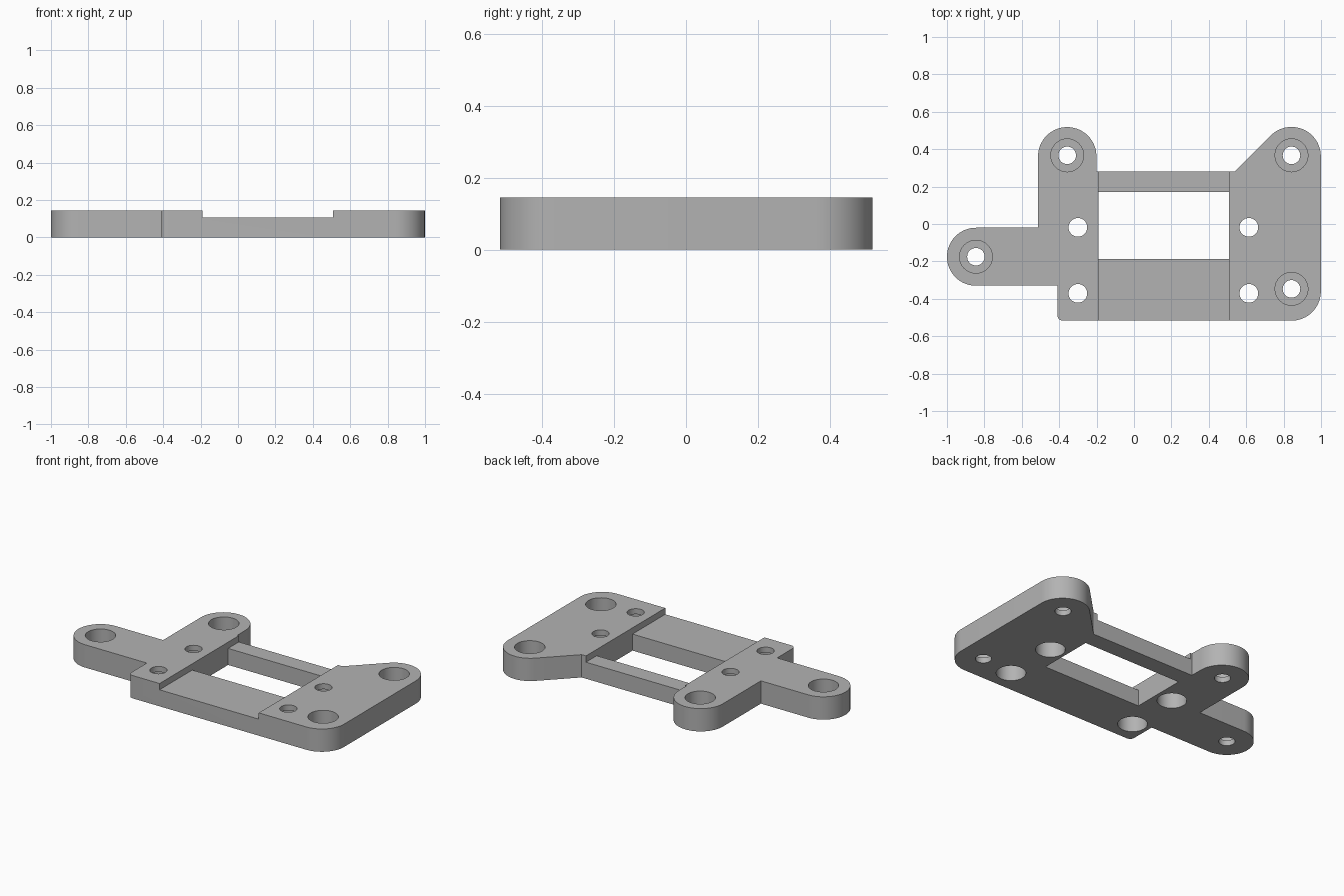
import bpy, bmesh
from math import cos, sin, radians

cube = bpy.data.objects.get("Cube")
if cube:
    bpy.data.objects.remove(cube, do_unlink=True)

H = 0.145            # full thickness
STEP = 0.105         # height of the recessed middle
LEDGE = 0.035        # material left beside each counterbore

grey = bpy.data.materials.new("plain grey")
grey.use_nodes = True
colour = (0.45, 0.45, 0.45, 1)
grey.diffuse_color = colour
grey.node_tree.nodes["Principled BSDF"].inputs["Base Color"].default_value = colour


def arc(x, y, r, start, end, n=16):
    angles = [radians(start + (end - start) * i / n) for i in range(n + 1)]
    return [(x + r * cos(a), y + r * sin(a)) for a in angles]


def prism(name, outline, z0, z1):
    bm = bmesh.new()
    face = bm.faces.new([bm.verts.new((x, y, z0)) for x, y in outline])
    up = bmesh.ops.extrude_face_region(bm, geom=[face])["geom"]
    verts = [v for v in up if isinstance(v, bmesh.types.BMVert)]
    bmesh.ops.translate(bm, verts=verts, vec=(0, 0, z1 - z0))
    bmesh.ops.recalc_face_normals(bm, faces=bm.faces)
    mesh = bpy.data.meshes.new(name)
    bm.to_mesh(mesh)
    bm.free()
    mesh.materials.append(grey)
    obj = bpy.data.objects.new(name, mesh)
    bpy.context.collection.objects.link(obj)
    return obj


def box(x0, x1, y0, y1):
    return [(x0, y0), (x1, y0), (x1, y1), (x0, y1)]


def cut(target, name, outline, z0, z1):
    cutter = prism(name, outline, z0, z1)
    cutter.hide_render = True
    mod = target.modifiers.new(name, "BOOLEAN")
    mod.operation = "DIFFERENCE"
    mod.solver = "EXACT"
    mod.object = cutter
    bpy.context.view_layer.objects.active = target
    bpy.ops.object.modifier_apply(modifier=mod.name)
    bpy.data.objects.remove(cutter, do_unlink=True)


# Plate outline with rounded mounting ears, counter-clockwise
outline = (
    arc(-0.38, -0.487, 0.03, 180, 270, 6)
    + arc(0.842, -0.36, 0.157, 270, 360)
    + arc(0.842, 0.362, 0.157, 0, 135, 24)
    + [(0.538, 0.28), (-0.2, 0.28)]
    + arc(-0.357, 0.362, 0.156, 0, 180, 32)
    + [(-0.513, -0.02)]
    + arc(-0.845, -0.175, 0.155, 90, 270, 32)
    + [(-0.41, -0.33)]
)
plate = prism("mounting_plate", outline, 0, H)

# Recessed channel and the open window
cut(plate, "channel_cutter", box(-0.19, 0.508, -0.8, 0.8), STEP, 0.3)
cut(plate, "window_cutter", box(-0.19, 0.508, -0.188, 0.172), -0.1, 0.3)

# Ear holes, counterbored from above
for x, y in [(-0.845, -0.175), (-0.357, 0.367), (0.842, 0.367), (0.842, -0.347)]:
    cut(plate, "bore_cutter", arc(x, y, 0.047, 0, 348.75, 31), -0.1, 0.3)
    cut(plate, "counterbore_cutter", arc(x, y, 0.088, 0, 348.75, 31), LEDGE, 0.3)

# Pad holes, counterbored from below
for x in (-0.3, 0.614):
    for y in (-0.018, -0.371):
        cut(plate, "bore_cutter", arc(x, y, 0.05, 0, 348.75, 31), -0.1, 0.3)
        cut(plate, "counterbore_cutter", arc(x, y, 0.086, 0, 348.75, 31), -0.1, H - LEDGE)

bpy.ops.object.select_all(action="DESELECT")
plate.select_set(True)
bpy.context.view_layer.objects.active = plate
bpy.ops.object.shade_smooth_by_angle(angle=radians(30))
